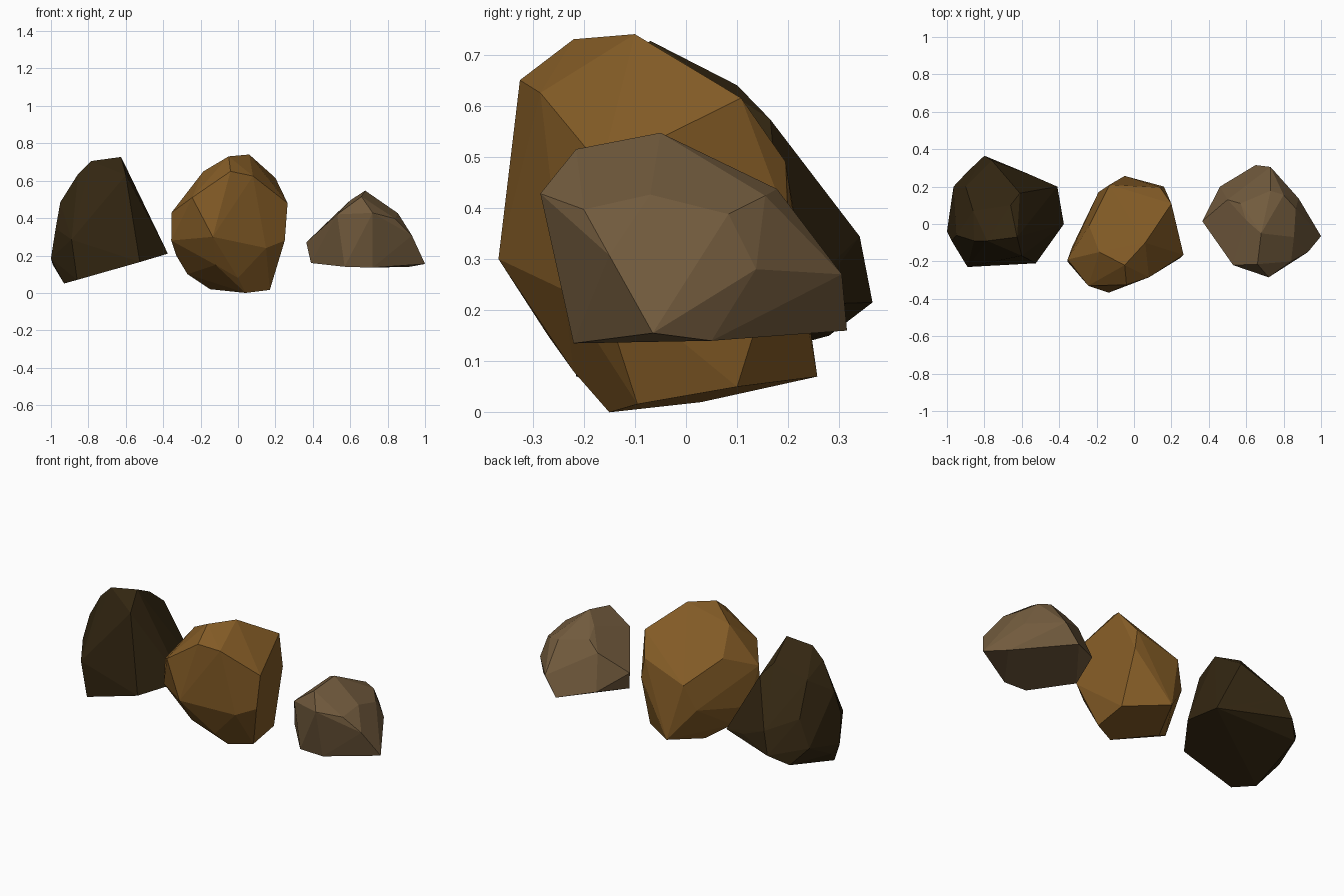
import bpy, bmesh, math


def material(name, rgb):
    m = bpy.data.materials.new(name)
    m.diffuse_color = (*rgb, 1)
    return m


def rock(name, corners, mat):
    """Faceted boulder: the convex hull around a few corner points."""
    bm = bmesh.new()
    for c in corners:
        bm.verts.new(c)
    bmesh.ops.convex_hull(bm, input=bm.verts[:])
    loose = [v for v in bm.verts if not v.link_faces]
    bmesh.ops.delete(bm, geom=loose, context='VERTS')
    # merge nearly coplanar triangles into broad flat facets
    bmesh.ops.dissolve_limit(bm, angle_limit=math.radians(4),
                             verts=bm.verts[:], edges=bm.edges[:])
    bmesh.ops.recalc_face_normals(bm, faces=bm.faces[:])
    mesh = bpy.data.meshes.new(name)
    bm.to_mesh(mesh)
    bm.free()
    mesh.materials.append(mat)
    ob = bpy.data.objects.new(name, mesh)
    bpy.context.collection.objects.link(ob)
    return ob


# dark leaning rock with tilted underside (left)
rock("dark_rock", [
    (-.785, -.09, .705), (-.625, -.07, .727), (-.60, -.17, .63), (-.61, .165, .573),
    (-.855, -.09, .636), (-.95, -.06, .485), (-.975, -.09, .345), (-1, -.04, .185),
    (-.99, .03, .15), (-.93, -.09, .05), (-.86, -.215, .07), (-.89, -.23, .285),
    (-.525, -.21, .165), (-.375, 0, .21), (-.41, .2, .21), (-.57, .27, .25),
    (-.8, .365, .215), (-.76, .34, .344), (-.75, .26, .4), (-.965, .2, .24),
    (-.89, .28, .15), (-.9, .2, .4), (-.86, .07, .575), (-.66, .1, .64),
], material("dark brown stone", (.033, .0195, .0057)))

# tall ochre boulder (middle)
rock("ochre_rock", [
    (-.05, -.22, .73), (.06, -.1, .74), (.2, .108, .615), (-.04, -.325, .65),
    (.08, -.285, .625), (-.245, -.33, .51), (-.185, -.15, .65), (-.24, -.01, .51),
    (-.355, -.19, .43), (-.357, -.2, .28), (-.135, -.367, .3), (0, -.3, .25),
    (.15, -.24, .24), (.25, -.18, .28), (.265, -.165, .48), (.14, .195, .49),
    (-.13, .21, .4), (-.19, .17, .25), (.16, .2, .37), (.17, .1, .05),
    (.17, -.095, .016), (.04, -.15, 0), (-.15, .03, .02), (-.05, .257, .07),
    (-.27, -.06, .1), (-.33, -.12, .2), (-.12, -.27, .15), (0, -.22, .08),
], material("ochre stone", (.225, .104, .019)))

# low grey-brown rock with flat base (right)
rock("grey_rock", [
    (.68, -.05, .547), (.66, -.215, .515), (.72, -.285, .428), (.53, -.22, .42),
    (.62, .115, .458), (.73, .178, .437), (.8, .155, .424), (.93, -.15, .307),
    (.88, .137, .28), (.73, .305, .27), (.65, .315, .16), (.57, .11, .455),
    (.5, .13, .4), (.46, .2, .2), (.365, .015, .27), (.39, -.015, .16),
    (.57, -.22, .14), (.72, -.22, .135), (.92, .05, .14), (1, -.065, .155),
    (.84, -.2, .397), (.855, -.07, .426), (.865, .083, .388), (.6, .02, .495),
], material("grey brown stone", (.168, .104, .047)))
